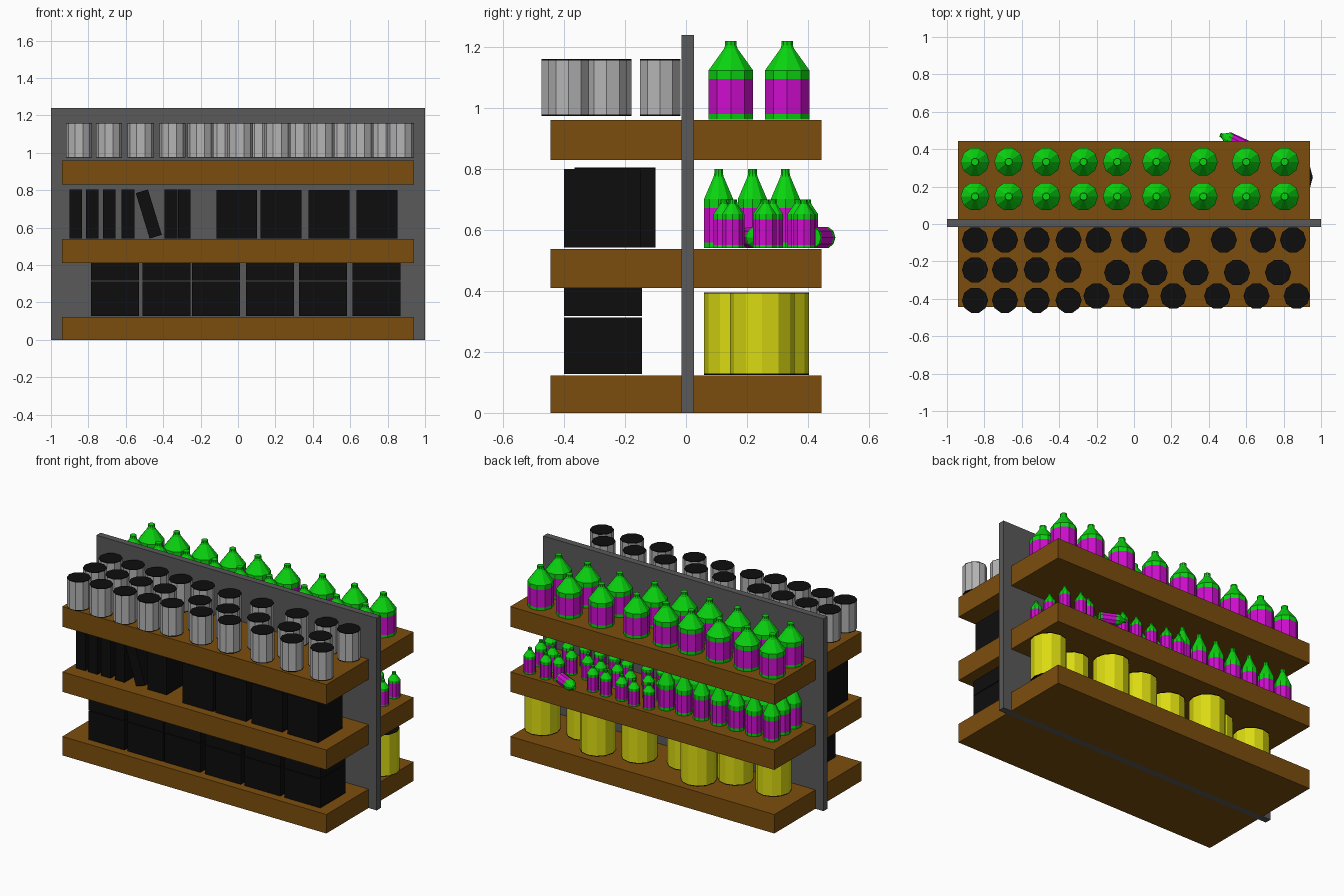
import bpy, bmesh, math, random
from mathutils import Vector

if "Cube" in bpy.data.objects:
    bpy.data.objects.remove(bpy.data.objects["Cube"])

random.seed(4)


def material(name, rgb):
    m = bpy.data.materials.new(name)
    m.diffuse_color = (*rgb, 1)
    m.use_nodes = True
    m.node_tree.nodes["Principled BSDF"].inputs["Base Color"].default_value = m.diffuse_color
    return m


BROWN = material("brown_wood", (0.20, 0.076, 0.004))
STEEL = material("dark_grey", (0.10, 0.10, 0.10))
BLACK = material("black", (0.004, 0.004, 0.004))
SILVER = material("light_grey", (0.46, 0.46, 0.46))
GREEN = material("green", (0.003, 0.66, 0.005))
MAGENTA = material("magenta", (0.62, 0.004, 0.62))
YELLOW = material("yellow", (0.70, 0.70, 0.006))


def place(name, mesh, loc, rot=None):
    ob = bpy.data.objects.new(name, mesh)
    ob.location = loc
    if rot is not None:
        ob.rotation_euler = rot
    bpy.context.collection.objects.link(ob)
    return ob


def box(name, x, y, z, mat, tilt=0):
    """Box from (min, max) ranges, optionally tilted about y."""
    bm = bmesh.new()
    bmesh.ops.create_cube(bm, size=1)
    bmesh.ops.scale(bm, vec=(x[1] - x[0], y[1] - y[0], z[1] - z[0]), verts=bm.verts)
    me = bpy.data.meshes.new(name)
    bm.to_mesh(me)
    bm.free()
    me.materials.append(mat)
    return place(name, me, [(a + b) / 2 for a, b in (x, y, z)], (0, tilt, 0))


def turned(name, profile, bands, mats, sides=10):
    """Flat-faced turned mesh; bands gives the material slot of base, each ring, top."""
    bm = bmesh.new()
    rings = []
    for r, z in profile:
        rings.append([bm.verts.new((r * math.cos(a), r * math.sin(a), z))
                      for a in (2 * math.pi * i / sides for i in range(sides))])
    bm.faces.new(rings[0][::-1]).material_index = bands[0]
    for k in range(len(rings) - 1):
        for i in range(sides):
            j = (i + 1) % sides
            f = bm.faces.new((rings[k][i], rings[k][j], rings[k + 1][j], rings[k + 1][i]))
            f.material_index = bands[k + 1]
    bm.faces.new(rings[-1]).material_index = bands[-1]
    me = bpy.data.meshes.new(name)
    bm.to_mesh(me)
    bm.free()
    for m in mats:
        me.materials.append(m)
    return me


def bottle_mesh(name, r, h, label_top, shoulder, neck_z, neck_r):
    profile = [(r, 0), (r, 0.07 * h), (r, label_top), (r, shoulder),
               (neck_r * 1.15, neck_z), (neck_r, neck_z + 0.01), (neck_r, h)]
    return turned(name, profile, [0, 0, 1, 0, 0, 0, 0, 0], [GREEN, MAGENTA])


# Divider panel and three two-sided shelves
box("divider_panel", (-1, 1), (-0.015, 0.027), (0, 1.24), STEEL)
for i, z in enumerate([(0, 0.122), (0.41, 0.538), (0.83, 0.96)]):
    box(f"shelf_{i + 1}", (-0.942, 0.942), (-0.445, 0.445), z, BROWN)

# Front top: cans with black lids
can = turned("can", [(0.07, 0), (0.07, 0.004), (0.07, 0.182), (0.07, 0.186)],
             [1, 1, 0, 1, 1], [SILVER, BLACK])
left = (-0.85, -0.69, -0.52, -0.35)
can_rows = [
    (-0.085, left + (-0.19, 0.0, 0.23, 0.48, 0.69, 0.85)),
    (-0.245, left),
    (-0.26, (-0.09, 0.11, 0.33, 0.55, 0.77)),
    (-0.408, left),
    (-0.385, (-0.2, 0.01, 0.21, 0.445, 0.655, 0.87)),
]
for y, xs in can_rows:
    for x in xs:
        place("can", can, (x, y, 0.974))

# Front middle: thin upright boxes, one leaning, then wide boxes
for x in (-0.868, -0.78, -0.688, -0.588, -0.358, -0.287):
    box("thin_box", (x - 0.034, x + 0.034), (-0.365, -0.10), (0.543, 0.803), BLACK)
box("leaning_box", (-0.511, -0.443), (-0.365, -0.10), (0.546, 0.800), BLACK,
    tilt=math.radians(-17))
for x in (-0.007, 0.23, 0.487, 0.743):
    box("wide_box", (x - 0.109, x + 0.109), (-0.40, -0.15), (0.543, 0.80), BLACK)

# Front bottom: two stacked layers of boxes
for x in (-0.657, -0.382, -0.117, 0.172, 0.455, 0.74):
    for z in (0.127, 0.317):
        box("large_box", (x - 0.128, x + 0.128), (-0.40, -0.145), (z, z + 0.186), BLACK)

# Back top: two rows of big bottles
big = bottle_mesh("big_bottle", 0.077, 0.257, 0.132, 0.16, 0.232, 0.02)
for y in (0.147, 0.332):
    for x in (-0.85, -0.67, -0.47, -0.27, -0.09, 0.12, 0.37, 0.60, 0.805):
        place("big_bottle", big, (x, y, 0.963))

# Back middle, one half: three rows of medium bottles
medium = bottle_mesh("medium_bottle", 0.05, 0.26, 0.132, 0.162, 0.235, 0.015)
for y in (0.107, 0.218, 0.326):
    for i in range(7):
        place("medium_bottle", medium, (-0.84 + 0.125 * i, y, 0.54))

# Back middle, other half: loosely arranged small bottles
small = bottle_mesh("small_bottle", 0.036, 0.16, 0.095, 0.112, 0.145, 0.011)
for y in (0.145, 0.275, 0.39):
    for i, x in enumerate((-0.02, 0.08, 0.19, 0.30, 0.41, 0.52, 0.64, 0.74, 0.85)):
        if y > 0.3 and i == 5:
            continue  # gap for the fallen bottle
        place("small_bottle", small,
              (x + random.uniform(-0.015, 0.015), y + random.uniform(-0.025, 0.015), 0.54))

# Fallen small bottles
for base, axis in (((0.605, 0.41, 0.575), (-0.9, 0.42, 0)),
                   ((0.40, 0.21, 0.575), (0.95, 0.2, 0))):
    rot = Vector(axis).to_track_quat('Z', 'Y').to_euler()
    place("fallen_bottle", small, base, rot)

# Back bottom: yellow drums with black lids
drum = turned("drum", [(0.106, 0), (0.106, 0.004), (0.106, 0.266), (0.106, 0.27)],
              [1, 1, 0, 1, 1], [YELLOW, BLACK], sides=12)
for x, y in ((0.85, 0.25), (0.61, 0.165), (0.42, 0.297), (0.165, 0.24),
             (-0.11, 0.165), (-0.30, 0.298), (-0.47, 0.165), (-0.74, 0.165)):
    place("drum", drum, (x, y, 0.125))
